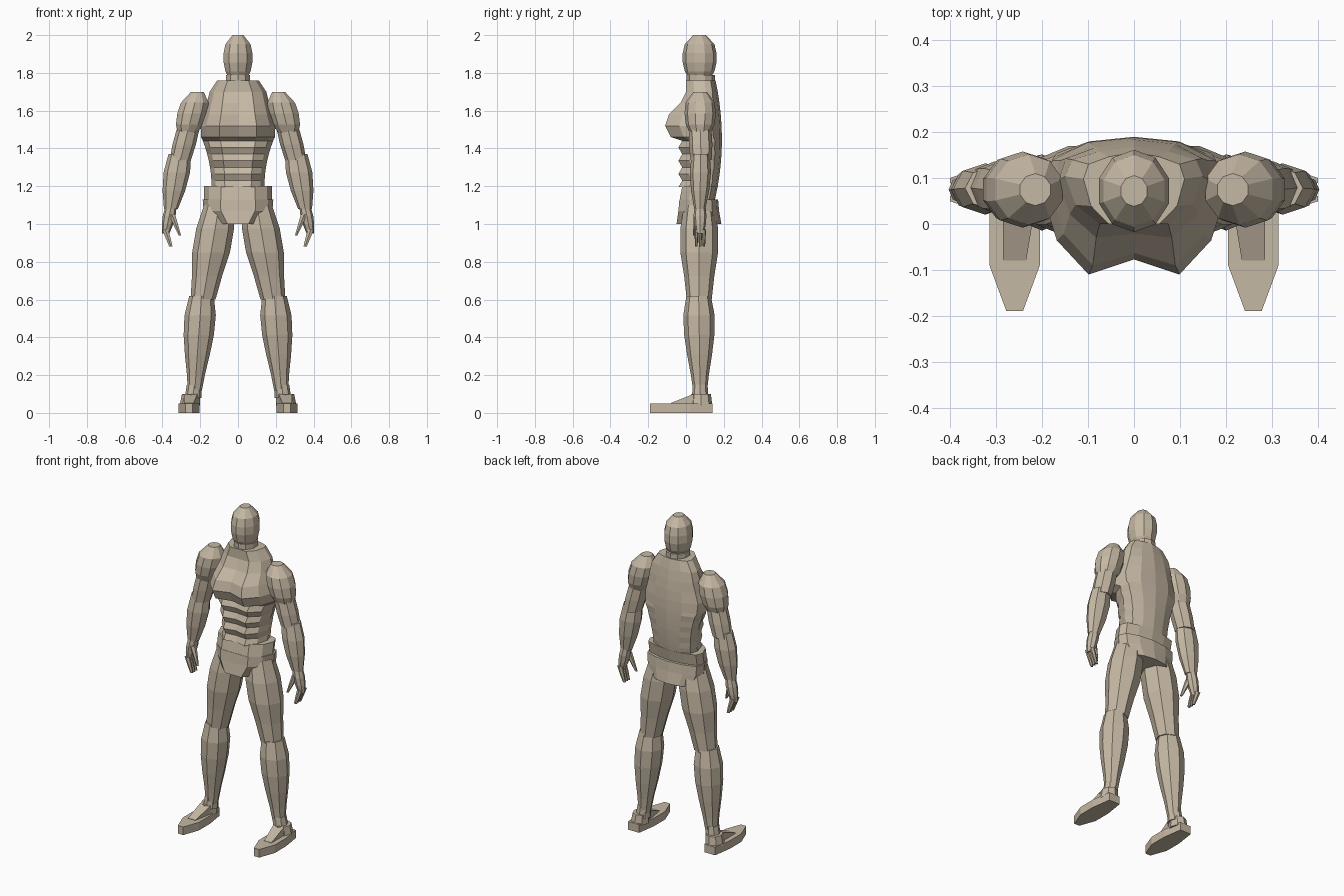
import bpy
import bmesh
from math import sin, cos, tau
from mathutils import Vector

cube = bpy.data.objects.get("Cube")
if cube:
    bpy.data.objects.remove(cube)

tan = bpy.data.materials.new("tan clay")
tan.use_nodes = True
colour = (.56, .48, .37, 1)
tan.diffuse_color = colour
tan.node_tree.nodes["Principled BSDF"].inputs["Base Color"].default_value = colour


def loft(name, rings):
    """Skin a list of equal-length point rings and cap both ends."""
    bm = bmesh.new()
    loops = [[bm.verts.new(point) for point in ring] for ring in rings]
    for upper, lower in zip(loops, loops[1:]):
        for i in range(len(upper)):
            bm.faces.new((upper[i - 1], upper[i], lower[i], lower[i - 1]))
    bm.faces.new(loops[0])
    bm.faces.new(loops[-1])
    bmesh.ops.recalc_face_normals(bm, faces=bm.faces)
    mesh = bpy.data.meshes.new(name)
    bm.to_mesh(mesh)
    bm.free()
    mesh.materials.append(tan)
    obj = bpy.data.objects.new(name, mesh)
    bpy.context.collection.objects.link(obj)


def loft_pair(name, rings):
    """Left part and its mirrored right twin."""
    for label, side in (("left_", 1), ("right_", -1)):
        loft(label + name, [[(side * x, y, z) for x, y, z in ring] for ring in rings])


def limb(top, bottom, radii, sides=8, depth=1.0):
    """Level oval rings, evenly spaced from top to bottom, one corner to the front."""
    top, bottom = Vector(top), Vector(bottom)
    rings = []
    for k, radius in enumerate(radii):
        centre = top.lerp(bottom, k / (len(radii) - 1))
        angles = [tau * i / sides for i in range(sides)]
        rings.append([centre + Vector((radius * sin(a), -radius * depth * cos(a), 0))
                      for a in angles])
    return rings


def spine(z):
    """Gently bowed line of the back."""
    return .19 - .35 * (z - 1.45) ** 2


def body_ring(z, width, front, back, cleft=0.0):
    """Torso section: broad back, rounded sides, front with a central dip."""
    middle = (front + back) / 2
    half = [(0, front * (1 - cleft)), (width / 2, front),
            (width * .85, (front + middle) / 2), (width, middle + .02),
            (width * .9, (middle + back * 2) / 3), (width / 2, back - .01), (0, back)]
    outline = half + [(-x, y) for x, y in half[-2:0:-1]]
    return [(x, y, z) for x, y in outline]


def box_section(y, x, half_width, low, high):
    """Upright rectangle across the foot."""
    left, right = x - half_width, x + half_width
    return [(left, y, low), (right, y, low), (right, y, high), (left, y, high)]


# Head and neck
loft("head", limb((0, .072, 2), (0, .072, 1.76),
                  (.03, .07, .08, .08, .07, .045), sides=10, depth=1.12))
loft("neck", limb((0, .078, 1.79), (0, .078, 1.66), (.068, .068), sides=10, depth=1.1))

# Chest, then abdomen with alternating muscle rows
chest = [(.11, 0), (.15, 0), (.165, -.03), (.18, -.09), (.198, -.11), (.195, -.08)]
torso = []
for row, (width, front) in enumerate(chest):
    z = 1.76 - .06 * row
    torso.append(body_ring(z, width, front, spine(z), cleft=.3))
for row in range(8):
    z = 1.44 - .035 * row
    front = -.04 if row % 2 else -.02
    torso.append(body_ring(z, .14 + .8 * (z - 1.2) ** 2, front, spine(z), cleft=.4))
loft("torso", torso)

# Belt and flared hip skirt that narrows toward the front of its hem
loft("belt", [body_ring(z, .18, front, spine(z))
              for z, front in ((1.2, -.02), (1.12, -.035))])
skirt = [body_ring(1.13, .187, -.035, .17), body_ring(1.07, .182, -.04, .175)]
hem = body_ring(1, .15, -.05, .187)
skirt.append([(x * (.75 if y < .05 else 1), y, z) for x, y, z in hem])
loft("hip_skirt", skirt)

# Arms
loft_pair("shoulder", limb((.215, .075, 1.7), (.27, .075, 1.47),
                           (.035, .077, .083, .076, .05), sides=10))
loft_pair("upper_arm", limb((.265, .075, 1.5), (.305, .08, 1.34), (.06, .062, .056)))
loft_pair("forearm", limb((.308, .078, 1.37), (.355, .073, 1.08),
                          (.06, .07, .06, .037), depth=.8))

# Hands
loft_pair("palm", limb((.355, .074, 1.09), (.383, .075, .95), (.03, .034, .03, .02)))
for row, finger in enumerate(("front_finger", "middle_finger", "rear_finger")):
    y = .055 + .02 * row
    loft_pair(finger, limb((.385, y, .97), (.355, y, .88), (.018, .015, .01),
                           sides=6, depth=.6))
loft_pair("thumb", limb((.35, .06, 1.05), (.308, .045, .94), (.02, .014, .007), sides=6))

# Legs
loft_pair("thigh", limb((.1, .07, 1.1), (.185, .07, .6), (.08, .1, .1, .08, .066)))
loft_pair("shin", limb((.193, .067, .62), (.23, .075, .1),
                       (.065, .083, .08, .066, .048, .035)))
loft_pair("ankle_cuff", limb((.232, .075, .15), (.238, .075, .08), (.039, .044)))
loft_pair("heel_cuff", limb((.25, .08, .1), (.255, .08, .04), (.047, .054), depth=1.1))

# Feet
loft_pair("foot", [box_section(y, .26, half_width, 0, .05)
                   for y, half_width in ((-.19, .018), (-.09, .055), (.02, .055), (.14, .037))])
loft_pair("instep", [box_section(-.08, .26, .025, .04, .052),
                     box_section(.04, .25, .035, .04, .1)])
